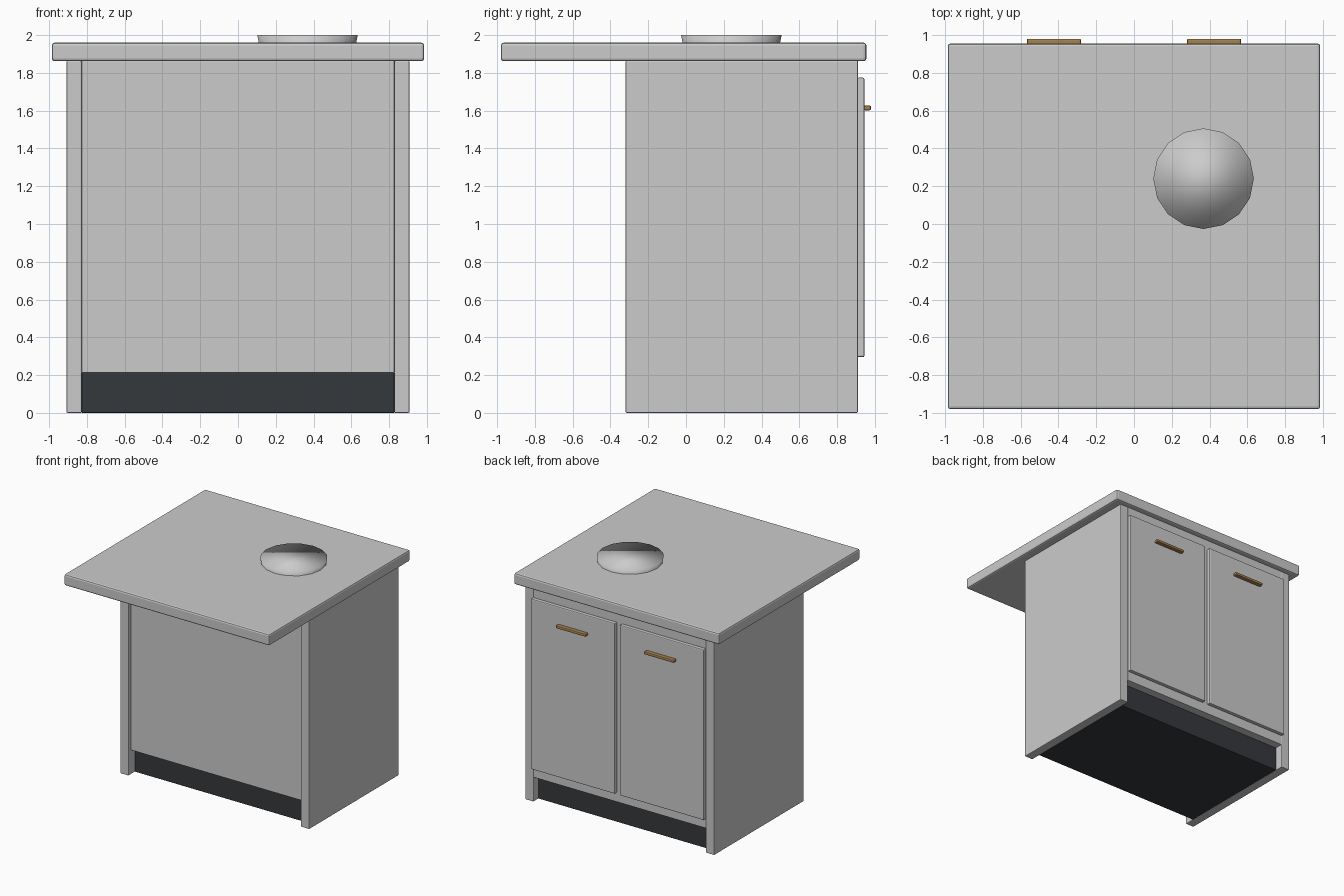
import bpy, bmesh
from mathutils import Vector

if "Cube" in bpy.data.objects:
    bpy.data.objects.remove(bpy.data.objects["Cube"])


def material(name, rgb):
    m = bpy.data.materials.new(name)
    m.diffuse_color = (*rgb, 1)
    m.use_nodes = True
    m.node_tree.nodes["Principled BSDF"].inputs["Base Color"].default_value = m.diffuse_color
    return m


dark = material("dark_base", (0.035, 0.04, 0.045))
brass = material("brass", (0.38, 0.22, 0.075))


def add_mesh(name, bm, mat=None):
    me = bpy.data.meshes.new(name)
    bm.to_mesh(me)
    bm.free()
    ob = bpy.data.objects.new(name, me)
    bpy.context.collection.objects.link(ob)
    if mat:
        me.materials.append(mat)
    return ob


def box(name, x, y, z, bevel=0.006, mat=None):
    """Bevelled box from (min, max) ranges."""
    bm = bmesh.new()
    bmesh.ops.create_cube(bm, size=1)
    lo, hi = Vector((x[0], y[0], z[0])), Vector((x[1], y[1], z[1]))
    for v in bm.verts:
        v.co = (lo + hi) / 2 + v.co * (hi - lo)
    bmesh.ops.bevel(bm, geom=bm.edges[:], offset=bevel, segments=2,
                    profile=0.5, affect='EDGES')
    return add_mesh(name, bm, mat)


# Worktop with a deep front overhang
box("worktop", (-0.985, 0.985), (-0.98, 0.955), (1.862, 1.96), 0.014)

# Cabinet body and recessed dark plinth
box("cabinet_body", (-0.828, 0.828), (-0.29, 0.91), (0.212, 1.864), 0.004)
box("plinth", (-0.828, 0.828), (-0.23, 0.84), (0, 0.212), 0.004, dark)

# Side panels, doors and handles, one of each per side
for side, s in (("left", -1), ("right", 1)):
    def span(a, b):
        return tuple(sorted((s * a, s * b)))
    box(side + "_side_panel", span(0.828, 0.908), (-0.32, 0.91), (0, 1.864))
    box(side + "_door", span(0.023, 0.83), (0.908, 0.944), (0.295, 1.775), 0.008)
    box(side + "_handle", span(0.28, 0.567), (0.94, 0.98), (1.602, 1.627), 0.008, brass)

# Sink: half ball sunk into the worktop, closed flat at the rim
bm = bmesh.new()
bmesh.ops.create_uvsphere(bm, u_segments=16, v_segments=8, radius=0.266)
bmesh.ops.delete(bm, geom=[v for v in bm.verts if v.co.z > 0.01], context='VERTS')
bmesh.ops.contextual_create(bm, geom=[e for e in bm.edges if e.is_boundary])
bmesh.ops.recalc_face_normals(bm, faces=bm.faces)
bmesh.ops.translate(bm, verts=bm.verts, vec=(0.368, 0.24, 2.0))
for f in bm.faces:
    f.smooth = True
add_mesh("sink", bm)
